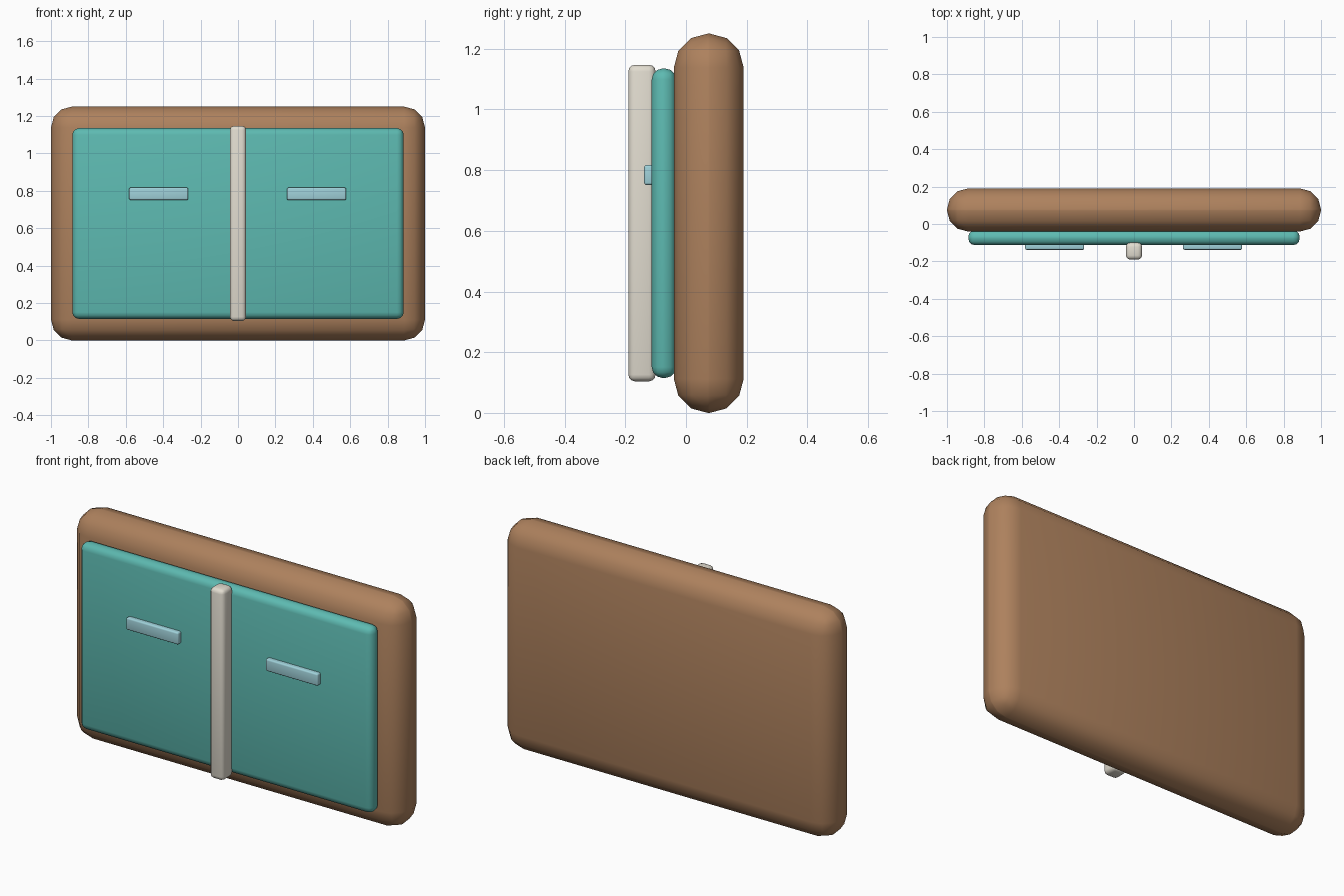
import bpy
import math

if "Cube" in bpy.data.objects:
    bpy.data.objects.remove(bpy.data.objects["Cube"])


def material(name, rgb):
    m = bpy.data.materials.new(name)
    m.diffuse_color = (*rgb, 1.0)
    m.use_nodes = True
    m.node_tree.nodes["Principled BSDF"].inputs["Base Color"].default_value = m.diffuse_color
    return m


def rounded_box(name, lo, hi, bevel, mat, segments=3):
    """Box between two corners with rounded edges."""
    centre = [(a + b) / 2 for a, b in zip(lo, hi)]
    size = [b - a for a, b in zip(lo, hi)]
    bpy.ops.mesh.primitive_cube_add(size=1, location=centre)
    ob = bpy.context.object
    ob.name = name
    ob.scale = size
    bpy.ops.object.transform_apply(location=False, rotation=False, scale=True)
    mod = ob.modifiers.new("rounding", 'BEVEL')
    mod.width = bevel
    mod.segments = segments
    bpy.ops.object.modifier_apply(modifier=mod.name)
    bpy.ops.object.shade_smooth_by_angle(angle=math.radians(40))
    ob.data.materials.append(mat)
    return ob


wood = material("wood_brown", (0.42, 0.22, 0.11))
teal = material("teal_paint", (0.11, 0.49, 0.44))
cream = material("cream_paint", (0.76, 0.72, 0.63))
pale_blue = material("pale_blue", (0.35, 0.64, 0.70))

# Thick rounded backing board
rounded_box("backing_board", (-1, -0.04, 0), (1, 0.19, 1.25), 0.112, wood)

# Raised front panel
rounded_box("front_panel", (-0.886, -0.113, 0.115), (0.886, -0.033, 1.135), 0.036, teal)

# Upright divider down the middle
rounded_box("centre_divider", (-0.043, -0.19, 0.104), (0.043, -0.10, 1.147), 0.022, cream)

# One handle on each side
for side, x in (("left", -0.424), ("right", 0.42)):
    rounded_box(f"{side}_handle", (x - 0.158, -0.138, 0.751), (x + 0.158, -0.10, 0.817),
                0.008, pale_blue)
